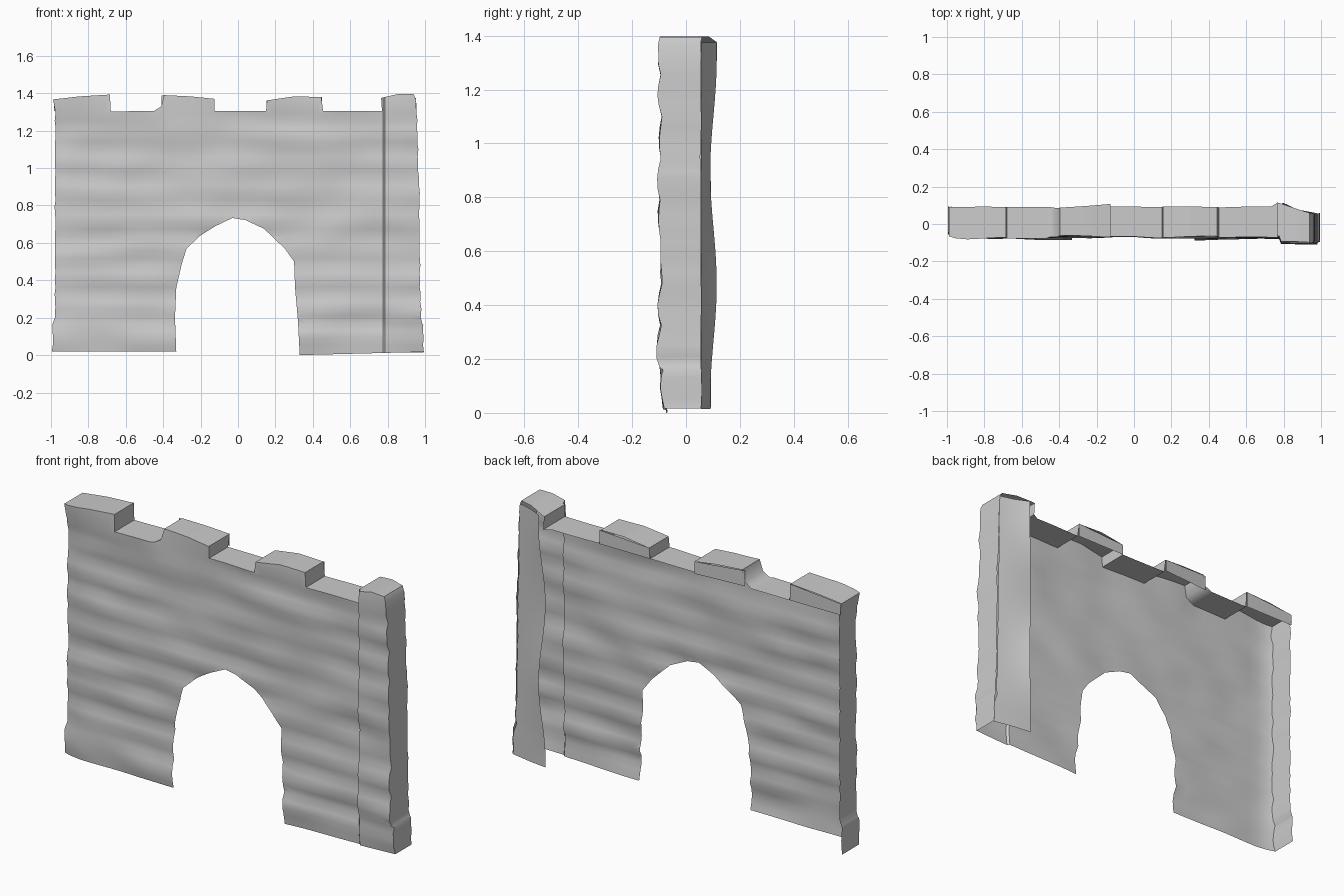
import bpy, bmesh, math
from mathutils import Vector, noise

if "Cube" in bpy.data.objects:
    bpy.data.objects.remove(bpy.data.objects["Cube"])


def rough(x, z, seed=3.7, fx=4, fz=7):
    return noise.noise(Vector((x * fx, seed, z * fz)))


def bulge(x, z):
    # rounded stone courses of uneven strength and height
    z += 0.03 * rough(x, z, 8.1, 1.5, 3)
    return abs(math.sin(math.pi * (z - 0.015) / 0.155)) * (0.75 + 0.8 * rough(x, z, 1.3, 2, 3))


def front_y(x, z):
    y = -0.062 - 0.014 * bulge(x, z) - 0.011 * rough(x, z)
    if z < 0.17:
        y -= 0.008
    if x > 0.782:                            # pillar stands proud
        y -= 0.03 if z > 0.17 else 0.012
    if x < -0.93:                            # rounded left corner
        y += 0.02 * min(1, (-0.93 - x) / 0.05)
    if z > 1.22 and x < -0.45:
        y -= 0.008
    y += 0.012 * math.exp(-((x / 0.3) ** 2 + ((z - 0.65) / 0.25) ** 2))
    return y


def back_y(x, z=0):
    if x > 0.74:
        return 0.115 - 0.06 * min(1, max(0, (x - 0.77) / 0.18))
    if z > 1.32 and -0.42 < x < -0.12:      # skewed battlement
        return 0.085 + 0.022 * (x + 0.41) / 0.285
    return 0.092


def side_shift(x, z):
    # wavy outer ends
    if abs(x) < 0.93:
        return 0
    return math.copysign(0.012 * bulge(x, z) - 0.006, x)


def finish(name, bm):
    me = bpy.data.meshes.new(name)
    bm.to_mesh(me)
    bm.free()
    ob = bpy.data.objects.new(name, me)
    bpy.context.collection.objects.link(ob)
    bpy.ops.object.select_all(action='DESELECT')
    ob.select_set(True)
    bpy.context.view_layer.objects.active = ob
    bpy.ops.object.shade_smooth_by_angle(angle=math.radians(45))
    return ob


def slice_mesh(bm, axis, cuts):
    for c in cuts:
        co, no = Vector(), Vector()
        co[axis], no[axis] = c, 1
        bmesh.ops.bisect_plane(bm, geom=bm.verts[:] + bm.edges[:] + bm.faces[:],
                               plane_co=co, plane_no=no, dist=1e-4)


# front outline: base, right end, battlements, left end, arch
right_end = [(0.33, 0.0), (0.988, 0.017), (0.985, 0.16), (0.972, 0.2), (0.965, 0.9), (0.95, 1.37)]
top = [(0.935, 1.395), (0.86, 1.397), (0.765, 1.375), (0.77, 1.305), (0.455, 1.305),
       (0.445, 1.38), (0.3, 1.383), (0.155, 1.362), (0.15, 1.305), (-0.125, 1.305),
       (-0.125, 1.37), (-0.25, 1.383), (-0.395, 1.39), (-0.41, 1.33), (-0.45, 1.305),
       (-0.68, 1.303), (-0.685, 1.393), (-0.85, 1.383), (-0.985, 1.367)]
left_end = [(-0.975, 1.3), (-0.975, 0.2), (-0.988, 0.16), (-0.99, 0.02)]
arch = [(-0.33, 0.018), (-0.337, 0.2), (-0.33, 0.36), (-0.30, 0.49), (-0.275, 0.57),
        (-0.2, 0.64), (-0.12, 0.69), (-0.03, 0.733), (0.04, 0.722), (0.14, 0.675),
        (0.25, 0.57), (0.3, 0.5), (0.305, 0.36), (0.32, 0.19)]

bm = bmesh.new()
bm.faces.new([bm.verts.new((x, 0, z)) for x, z in right_end + top + left_end + arch])
slice_mesh(bm, 0, [-0.95 + 0.06 * i for i in range(32)] + [0.776, 0.786])
slice_mesh(bm, 2, [0.015 + 0.155 * i / 4 for i in range(1, 34)])

# facade edges that fold back: ends, ledges and battlements
fold = []
for e in bm.edges:
    m = (e.verts[0].co + e.verts[1].co) / 2
    flat_base = max(v.co.z for v in e.verts) < 0.025
    in_arch = abs(m.x) < 0.36 and m.z < 0.8
    if e.is_boundary and not flat_base and not in_arch:
        fold.append(e)
ret = bmesh.ops.extrude_edge_only(bm, edges=fold)
rear = {v for v in ret['geom'] if isinstance(v, bmesh.types.BMVert)}
for v in bm.verts:
    x, z = v.co.x, v.co.z
    v.co.x += side_shift(x, z)
    if v in rear:
        v.co.y = back_y(x, z) + 0.006 * rough(x, z + 5)
    else:
        v.co.y = front_y(x, z)
finish("wall_facade", bm)

# backs of the battlements
for i, (a, b, za, zb) in enumerate([(-0.985, -0.685, 1.367, 1.393),
                                    (-0.41, -0.125, 1.388, 1.37),
                                    (0.152, 0.45, 1.362, 1.38)]):
    bm = bmesh.new()
    pts = [(b, 1.305), (a, 1.305), (a, za), (b, zb)]
    bm.faces.new([bm.verts.new((x, back_y(x, 1.35), z)) for x, z in pts])
    finish(f"merlon_back_{i}", bm)

# slanted strip behind the right-hand pillar
bm = bmesh.new()
rows = []
for j in range(33):
    z = 0.015 + 1.36 * j / 32
    outer = 0.985 if z < 0.17 else 0.972 - 0.016 * z
    outer += side_shift(outer, z)
    w = 0.012 * math.sin(z * 7.5 - 2)
    pts = [(outer, 0.055), (0.87, 0.078), (0.785 + w, 0.102 + w)]
    rows.append([bm.verts.new((x, y, z)) for x, y in pts])
for lo, hi in zip(rows, rows[1:]):
    for k in range(2):
        bm.faces.new((lo[k], lo[k + 1], hi[k + 1], hi[k]))
finish("pillar_back_strip", bm)
